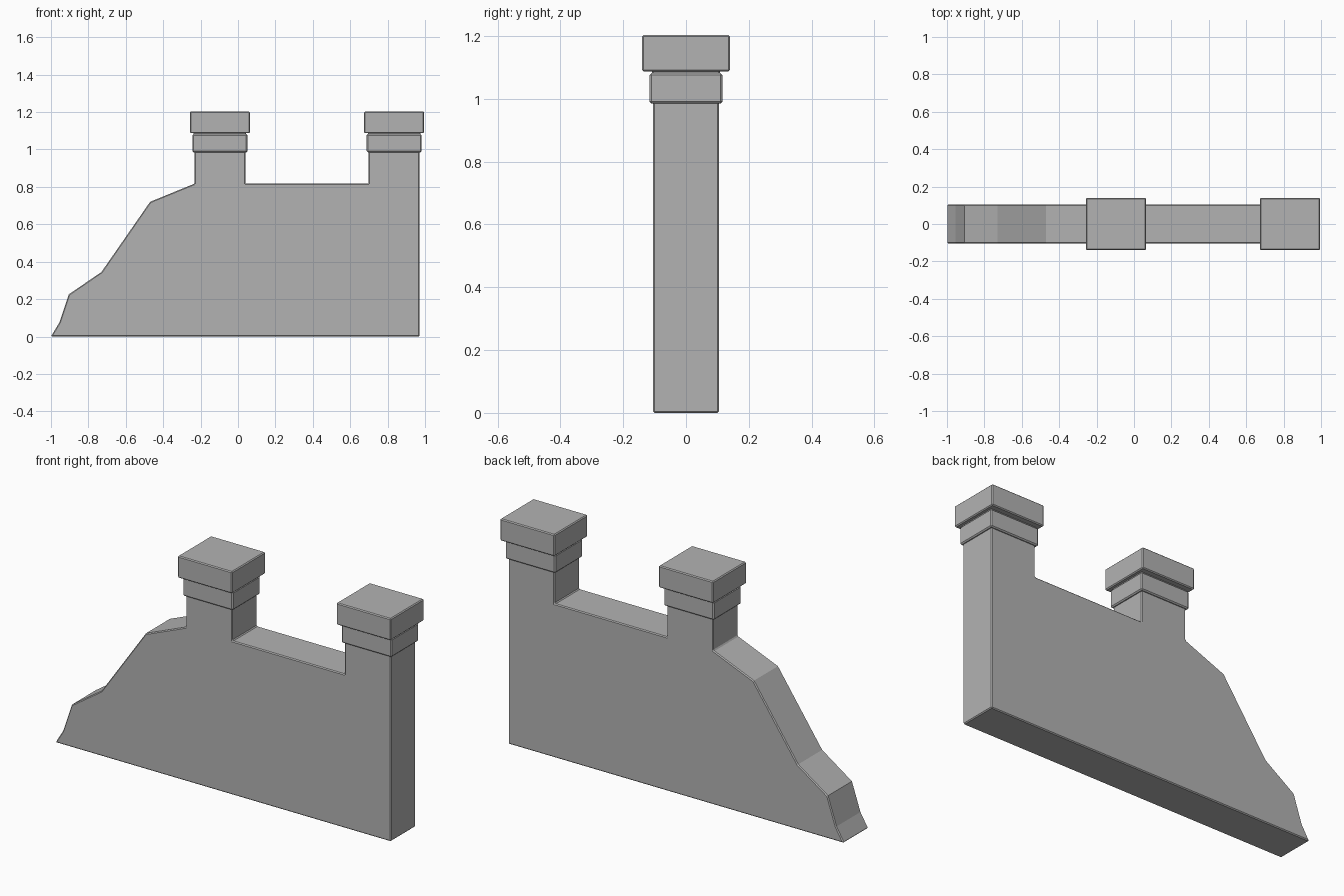
import bpy, bmesh

cube = bpy.data.objects.get("Cube")
if cube:
    bpy.data.objects.remove(cube)

stone = bpy.data.materials.new("grey stone")
stone.use_nodes = True
colour = (0.45, 0.45, 0.45, 1)
stone.diffuse_color = colour
stone.node_tree.nodes["Principled BSDF"].inputs["Base Color"].default_value = colour


def add_prism(name, outline, half_depth, bevel):
    """Extrude an x-z outline through y and soften its edges."""
    bm = bmesh.new()
    face = bm.faces.new([bm.verts.new((x, -half_depth, z)) for x, z in outline])
    result = bmesh.ops.extrude_face_region(bm, geom=[face])
    moved = [v for v in result["geom"] if isinstance(v, bmesh.types.BMVert)]
    bmesh.ops.translate(bm, verts=moved, vec=(0, 2 * half_depth, 0))
    bmesh.ops.recalc_face_normals(bm, faces=bm.faces)
    mesh = bpy.data.meshes.new(name)
    bm.to_mesh(mesh)
    bm.free()
    mesh.materials.append(stone)
    obj = bpy.data.objects.new(name, mesh)
    bpy.context.collection.objects.link(obj)
    mod = obj.modifiers.new("Soft edges", 'BEVEL')
    mod.width = bevel
    mod.segments = 1
    mod.limit_method = 'ANGLE'
    mod.angle_limit = 0.9
    return obj


def add_block(name, x, half_width, half_depth, bottom, top, bevel=0.005):
    left, right = x - half_width, x + half_width
    outline = [(left, bottom), (right, bottom), (right, top), (left, top)]
    return add_prism(name, outline, half_depth, bevel)


# Wall with its broken slope and two posts
post_x = {"middle": -0.097, "end": 0.835}
post_half, post_top, wall_top = 0.136, 1.0, 0.817
broken_slope = [(-1, 0), (-0.955, 0.075), (-0.905, 0.225), (-0.73, 0.345), (-0.47, 0.72)]
outline = list(broken_slope)
for x in post_x.values():
    a, b = x - post_half, x + post_half
    outline += [(a, wall_top), (a, post_top), (b, post_top), (b, wall_top)]
outline[-1] = (post_x["end"] + post_half, 0)
add_prism("wall", outline, 0.105, 0.005)

# Stepped caps on each post
for label, x in post_x.items():
    add_block(label + "_collar", x, 0.147, 0.116, 0.985, 1.082, 0.006)
    add_block(label + "_neck", x, 0.14, 0.108, 1.07, 1.1)
    add_block(label + "_cap", x, 0.16, 0.14, 1.087, 1.203)
